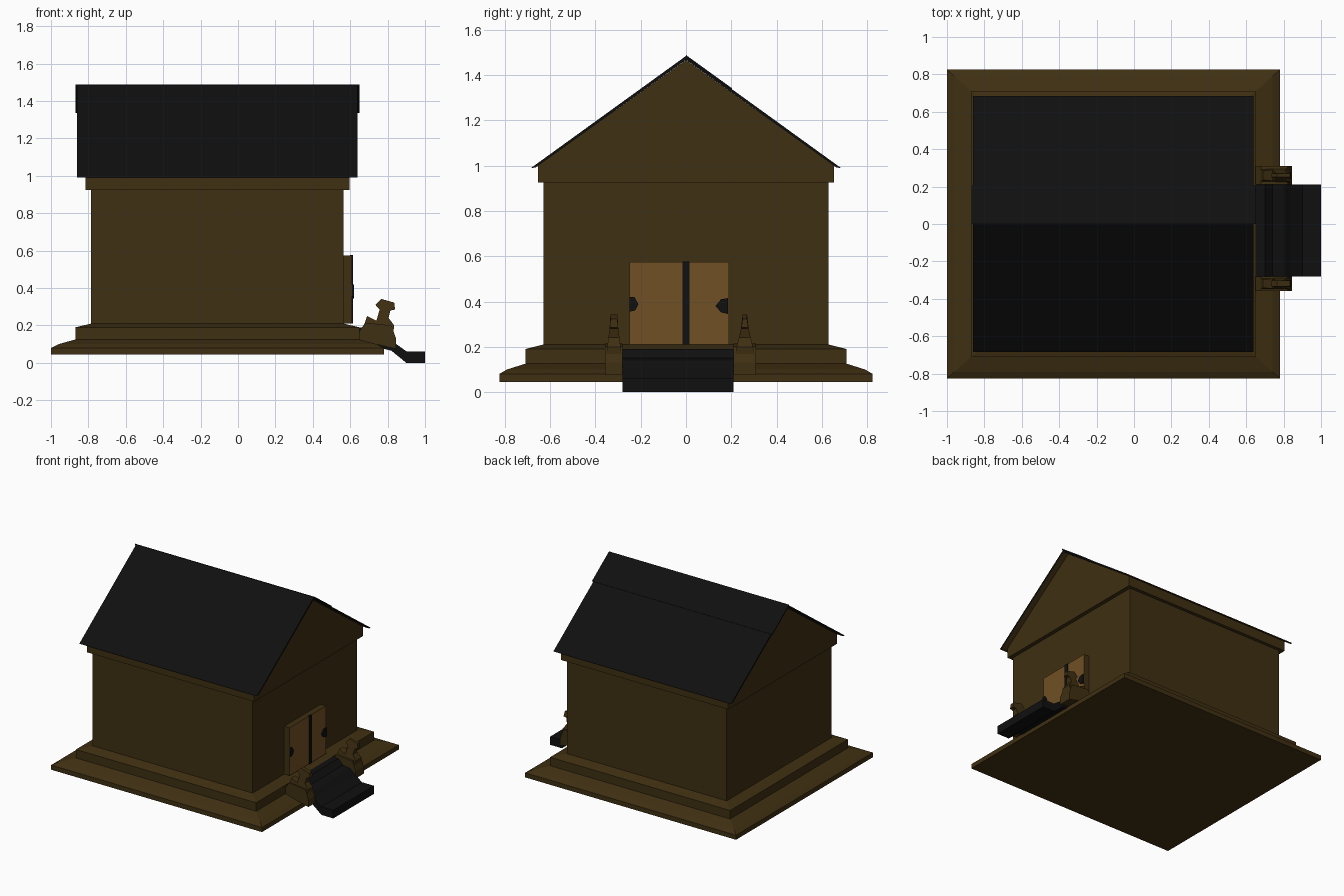
import bpy, bmesh
from mathutils import Vector

if "Cube" in bpy.data.objects:
    bpy.data.objects.remove(bpy.data.objects["Cube"], do_unlink=True)


def material(name, rgb):
    m = bpy.data.materials.new(name)
    m.use_nodes = True
    m.diffuse_color = (*rgb, 1)
    m.node_tree.nodes["Principled BSDF"].inputs["Base Color"].default_value = (*rgb, 1)
    return m


BROWN = material("dark brown", (0.05, 0.029, 0.006))
TAN = material("door tan", (0.165, 0.08, 0.018))
BLACK = material("charcoal black", (0.005, 0.005, 0.005))


def finish(name, bm, mats, rule=None):
    bmesh.ops.recalc_face_normals(bm, faces=bm.faces)
    bm.normal_update()
    if rule:
        for f in bm.faces:
            f.material_index = int(rule(f.normal))
    me = bpy.data.meshes.new(name)
    bm.to_mesh(me)
    bm.free()
    for m in mats:
        me.materials.append(m)
    ob = bpy.data.objects.new(name, me)
    bpy.context.collection.objects.link(ob)
    return ob


def prism(name, pts, axis, a, b, mats, rule=None, taper=None):
    """Extrude a profile along x (points are y, z) or along y (points are x, z)."""
    bm = bmesh.new()

    def ring(t):
        return [bm.verts.new((t, p, z) if axis == "x" else (p, t, z)) for p, z in pts]

    face = bm.faces.new(ring(a))
    geo = bmesh.ops.extrude_face_region(bm, geom=[face])["geom"]
    move = Vector((b - a, 0, 0) if axis == "x" else (0, b - a, 0))
    bmesh.ops.translate(bm, vec=move, verts=[g for g in geo if isinstance(g, bmesh.types.BMVert)])
    if taper:
        for v in bm.verts:
            v.co.y = (a + b) / 2 + (v.co.y - (a + b) / 2) * taper(v.co.z)
    return finish(name, bm, mats, rule)


def rect(p0, p1, z0, z1):
    return [(p0, z0), (p1, z0), (p1, z1), (p0, z1)]


# Stepped, bevelled plinth lofted from rectangles (half x, half y, z)
CX = -0.11
bm = bmesh.new()
rings = []
for hx, hy, z in [(0.89, 0.825, 0.045), (0.89, 0.825, 0.08), (0.85, 0.79, 0.1),
                  (0.76, 0.71, 0.125), (0.76, 0.71, 0.19), (0.675, 0.63, 0.21)]:
    rings.append([bm.verts.new((CX + sx * hx, sy * hy, z))
                  for sx, sy in ((-1, -1), (1, -1), (1, 1), (-1, 1))])
for lo, hi in zip(rings, rings[1:]):
    for i in range(4):
        j = (i + 1) % 4
        bm.faces.new((lo[i], lo[j], hi[j], hi[i]))
bm.faces.new(rings[0])
bm.faces.new(rings[-1])
finish("plinth", bm, [BROWN])

# Walls, then the projecting band with its gable
prism("walls", rect(-0.63, 0.63, 0.2, 0.93), "x", -0.785, 0.565, [BROWN])
prism("gable_band", [(-0.655, 0.925), (0.655, 0.925), (0.655, 1.0), (0, 1.467), (-0.655, 1.0)],
      "x", -0.815, 0.595, [BROWN])

# Thin roof slopes, black above and brown beneath
for side, s in (("front", -1), ("back", 1)):
    prism(side + "_roof", [(0, 1.485), (s * 0.685, 0.99), (s * 0.665, 0.992), (0, 1.468)],
          "x", -0.86, 0.64, [BLACK, BROWN], lambda n: n.z < -0.1)
# Ridge strip lapping over the back slope
prism("ridge_strip", [(0, 1.489), (0.205, 1.341), (0.2, 1.335), (0, 1.478)],
      "x", -0.87, 0.65, [BLACK])

# Double door with tan fronts, dark centre strip and handles
for side, y0, y1 in (("left", 0.0, 0.19), ("right", -0.25, 0.0)):
    prism(side + "_door", rect(y0, y1, 0.21, 0.575), "x", 0.56, 0.61,
          [BROWN, TAN], lambda n: n.x > 0.5)
prism("door_strip", rect(-0.015, 0.015, 0.21, 0.576), "x", 0.6, 0.616, [BLACK])
prism("right_handle", [(-0.25, 0.355), (-0.25, 0.42), (-0.228, 0.42), (-0.21, 0.388), (-0.225, 0.36)],
      "x", 0.6, 0.62, [BLACK])
prism("left_handle", [(0.186, 0.345), (0.186, 0.415), (0.155, 0.41), (0.13, 0.38), (0.155, 0.352)],
      "x", 0.6, 0.62, [BLACK])

# Entrance steps
prism("steps", [(0.64, 0.19), (0.7, 0.19), (0.74, 0.15), (0.8, 0.14), (0.84, 0.105), (0.9, 0.062),
                (1.0, 0.062), (1.0, 0), (0.9, 0), (0.82, 0.065), (0.64, 0.11)],
      "y", -0.28, 0.21, [BLACK])

# Guardian statues flanking the steps: pedestal with a tapering neck and head
for side, y0, y1, top in (("right", -0.357, -0.28, 0.4), ("left", 0.21, 0.31, 0.2)):
    prism(side + "_pedestal", [(0.65, 0.12), (0.65, 0.17), (0.68, 0.215), (0.82, 0.2),
                               (0.845, 0.13), (0.845, 0.075)], "y", y0, y1, [BROWN])
    prism(side + "_statue", [(0.66, 0.16), (0.69, 0.25), (0.74, 0.225), (0.757, 0.285),
                             (0.735, 0.31), (0.765, 0.342), (0.835, 0.322), (0.84, 0.285),
                             (0.815, 0.28), (0.805, 0.24), (0.835, 0.2), (0.83, 0.16)],
          "y", y0, y1, [BROWN],
          taper=lambda z, t=top: max(t, 0.9 - (0.9 - t) * (z - 0.16) / 0.15))
